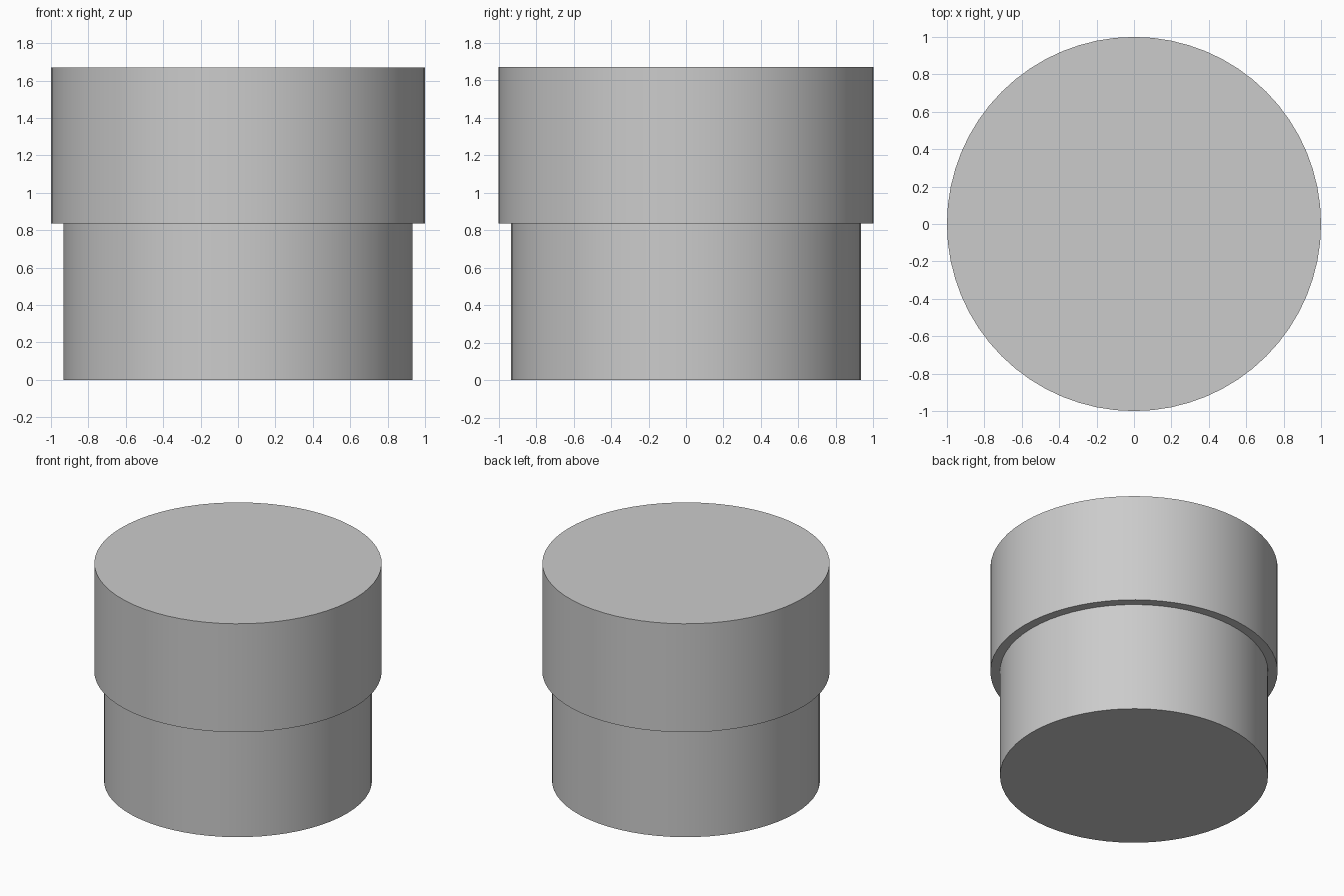
import bpy
import bmesh
import math

cube = bpy.data.objects.get("Cube")
if cube:
    bpy.data.objects.remove(cube, do_unlink=True)

SEGMENTS = 64
# (radius, height) outline from the base centre to the top centre
PROFILE = [(0, 0), (0.933, 0), (0.933, 0.837), (1, 0.837), (1, 1.67), (0, 1.67)]

grey = bpy.data.materials.new("light grey")
grey.use_nodes = True
colour = (0.6, 0.6, 0.6, 1)
grey.diffuse_color = colour
grey.node_tree.nodes["Principled BSDF"].inputs["Base Color"].default_value = colour

# Stepped round body: narrow base under a wider cap, turned from one outline
bm = bmesh.new()
verts = [bm.verts.new((r, 0, z)) for r, z in PROFILE]
edges = [bm.edges.new(pair) for pair in zip(verts, verts[1:])]
bmesh.ops.spin(bm, geom=verts + edges, cent=(0, 0, 0), axis=(0, 0, 1),
               angle=math.tau, steps=SEGMENTS, use_merge=True)
bmesh.ops.remove_doubles(bm, verts=bm.verts, dist=0.0001)
bmesh.ops.dissolve_limit(bm, angle_limit=math.radians(1), verts=bm.verts, edges=bm.edges)
bmesh.ops.recalc_face_normals(bm, faces=bm.faces)

mesh = bpy.data.meshes.new("stepped_body")
bm.to_mesh(mesh)
bm.free()
mesh.materials.append(grey)
body = bpy.data.objects.new("stepped_body", mesh)
bpy.context.collection.objects.link(body)

# Smooth walls with crisp rims
bpy.context.view_layer.objects.active = body
body.select_set(True)
bpy.ops.object.shade_smooth_by_angle(angle=math.radians(30))
